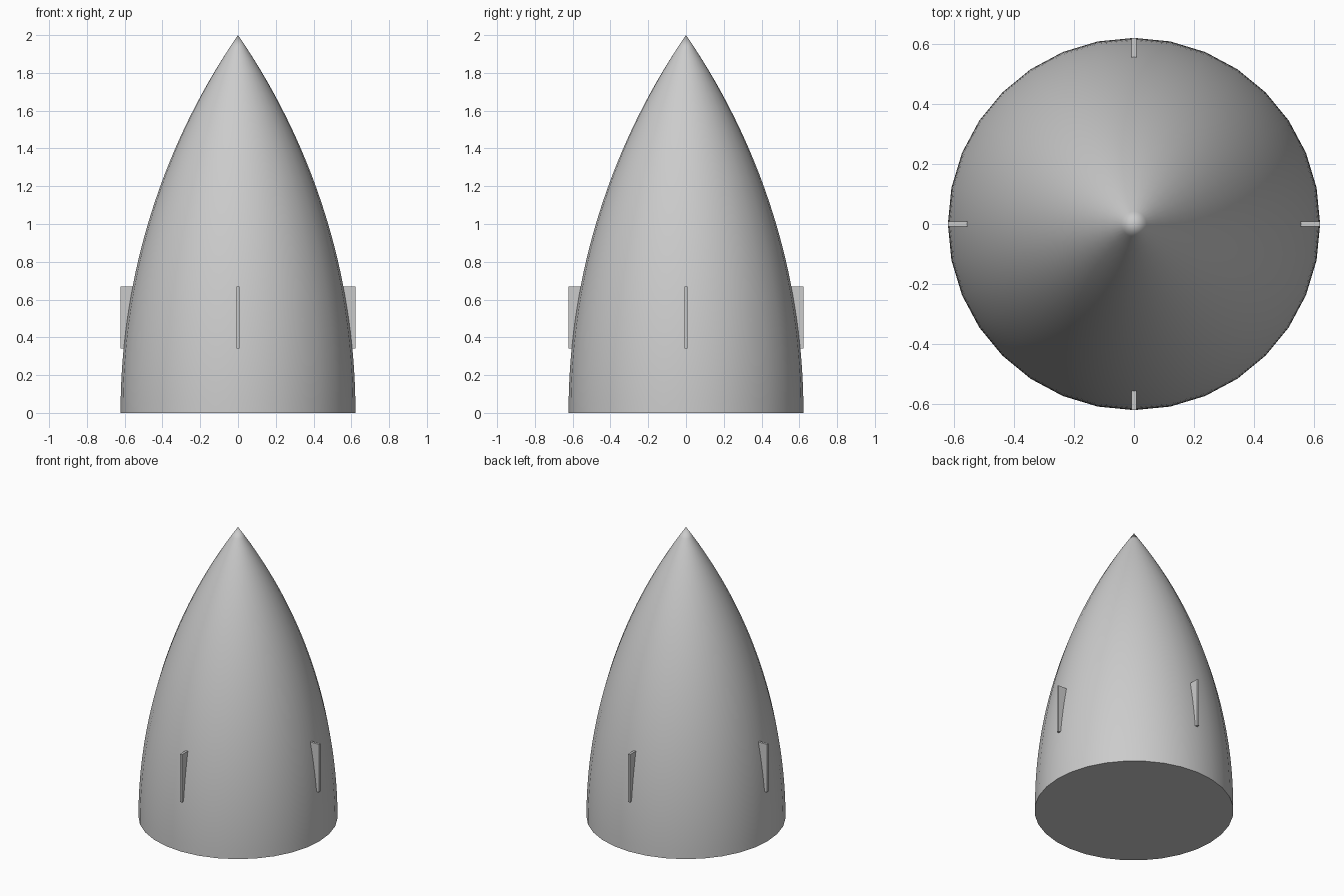
import bpy, bmesh, math
from mathutils import Matrix

cube = bpy.data.objects.get("Cube")
if cube:
    bpy.data.objects.remove(cube, do_unlink=True)

RADIUS, LENGTH = 0.622, 2.0
SIDES, RINGS = 32, 32

grey = bpy.data.materials.new("light_grey")
grey.use_nodes = True
grey.diffuse_color = (0.6, 0.6, 0.6, 1)
grey.node_tree.nodes["Principled BSDF"].inputs["Base Color"].default_value = (0.6, 0.6, 0.6, 1)


def make_object(name, bm):
    bmesh.ops.recalc_face_normals(bm, faces=bm.faces)
    mesh = bpy.data.meshes.new(name)
    bm.to_mesh(mesh)
    bm.free()
    mesh.materials.append(grey)
    obj = bpy.data.objects.new(name, mesh)
    bpy.context.collection.objects.link(obj)
    return obj


def ogive_radius(z):
    rho = (RADIUS ** 2 + LENGTH ** 2) / (2 * RADIUS)
    return math.sqrt(rho ** 2 - z ** 2) + RADIUS - rho


# Nose cone: tangent ogive rings closed by a tip and a flat base
bm = bmesh.new()
rings = []
for i in range(RINGS):
    z = LENGTH * i / RINGS
    r = ogive_radius(z)
    angles = [math.tau * k / SIDES for k in range(SIDES)]
    rings.append([bm.verts.new((r * math.cos(a), r * math.sin(a), z)) for a in angles])
tip = bm.verts.new((0, 0, LENGTH))
for k in range(SIDES):
    n = (k + 1) % SIDES
    for low, high in zip(rings, rings[1:]):
        bm.faces.new((low[k], low[n], high[n], high[k]))
    bm.faces.new((rings[-1][k], rings[-1][n], tip))
bm.faces.new(rings[0])
cone = make_object("nose_cone", bm)
bpy.ops.object.select_all(action="DESELECT")
cone.select_set(True)
bpy.context.view_layer.objects.active = cone
bpy.ops.object.shade_smooth_by_angle(angle=math.radians(30))

# Four thin upright fins, flush with the widest radius
INNER, BOTTOM, TOP, THICK = 0.5, 0.34, 0.67, 0.016
for i, side in enumerate(("left", "back", "right", "front")):
    bm = bmesh.new()
    bmesh.ops.create_cube(bm, size=1)
    bmesh.ops.scale(bm, vec=(RADIUS - INNER, THICK, TOP - BOTTOM), verts=bm.verts)
    bmesh.ops.translate(bm, vec=((RADIUS + INNER) / 2, 0, (TOP + BOTTOM) / 2), verts=bm.verts)
    bmesh.ops.rotate(bm, cent=(0, 0, 0), matrix=Matrix.Rotation(i * math.pi / 2, 3, "Z"), verts=bm.verts)
    make_object(side + "_fin", bm)
